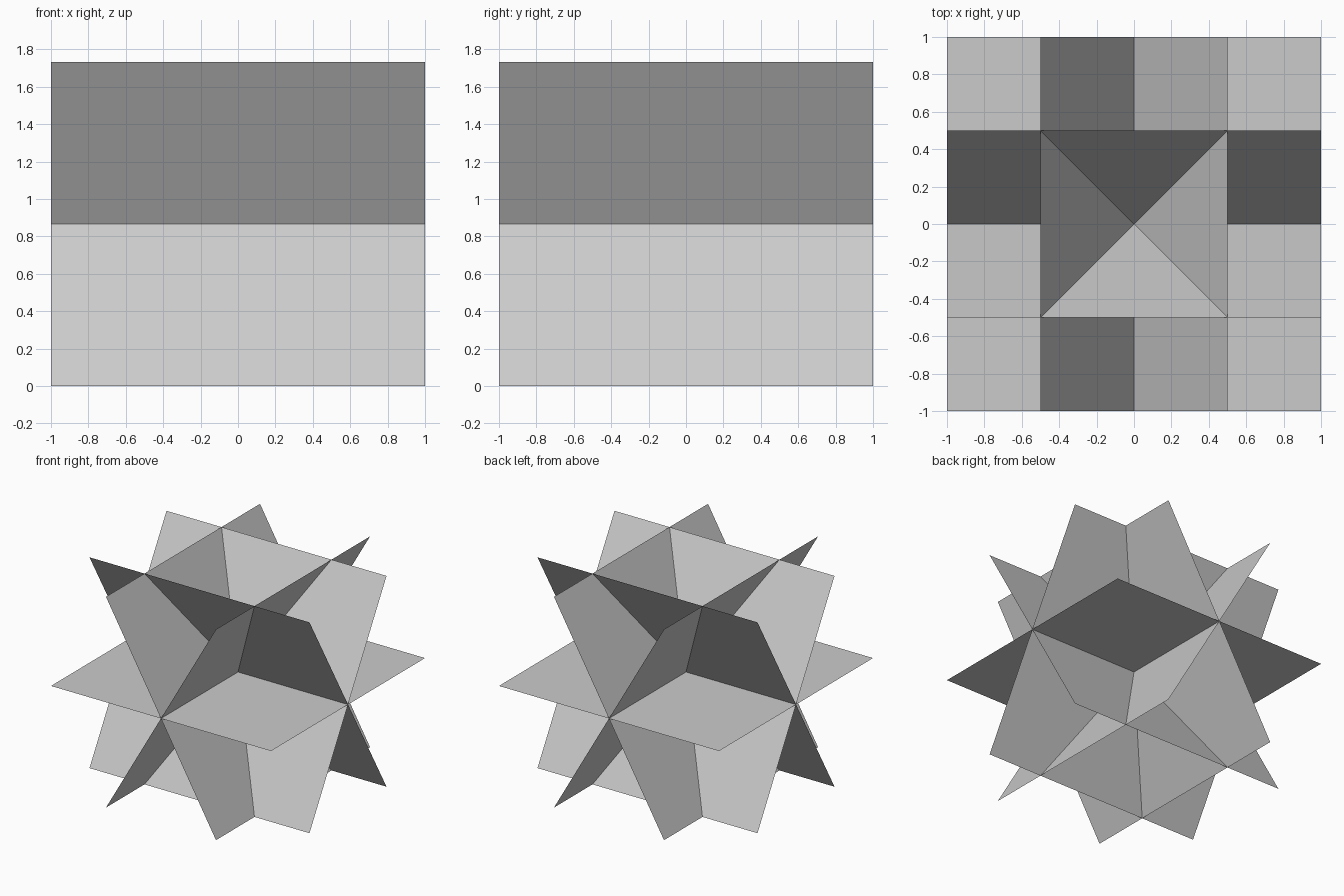
import bpy
from math import radians, sin

if "Cube" in bpy.data.objects:
    bpy.data.objects.remove(bpy.data.objects["Cube"])

# Five 2 x 2 square sheets crossing at one common centre
CENTRE = (0, 0, sin(radians(60)))


def sheet(name, rot_x=0, rot_y=0):
    bpy.ops.mesh.primitive_plane_add(
        size=2, location=CENTRE,
        rotation=(radians(rot_x), radians(rot_y), 0))
    ob = bpy.context.object
    ob.name = name
    bpy.ops.object.transform_apply(location=False, rotation=True, scale=True)
    return ob


# Level sheet
sheet("level_sheet")

# Pairs of sheets tilted 60 degrees either way about the x and y axes
for label, angle in (("positive", 60), ("negative", -60)):
    sheet("x_axis_sheet_" + label, rot_x=angle)
    sheet("y_axis_sheet_" + label, rot_y=angle)
